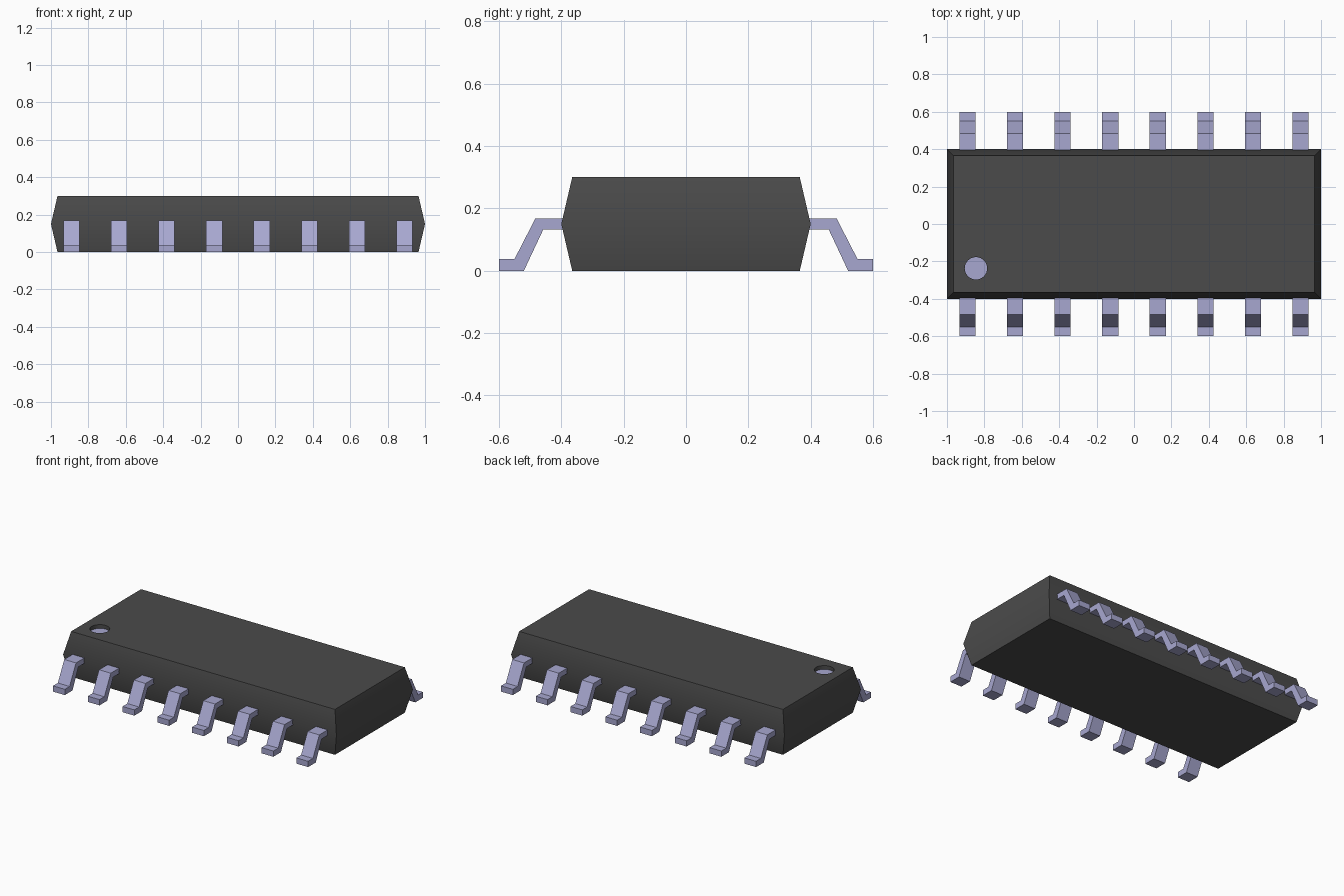
import bpy
import bmesh
import math

old = bpy.data.objects.get("Cube")
if old:
    bpy.data.objects.remove(old, do_unlink=True)


def make_material(name, rgb):
    mat = bpy.data.materials.new(name)
    mat.use_nodes = True
    color = (*rgb, 1.0)
    mat.diffuse_color = color
    mat.node_tree.nodes["Principled BSDF"].inputs["Base Color"].default_value = color
    return mat


black = make_material("black_plastic", (0.07, 0.07, 0.07))
metal = make_material("lavender_metal", (0.39, 0.39, 0.63))


def make_object(name, bm, *mats):
    bmesh.ops.recalc_face_normals(bm, faces=bm.faces)
    mesh = bpy.data.meshes.new(name)
    bm.to_mesh(mesh)
    bm.free()
    for mat in mats:
        mesh.materials.append(mat)
    obj = bpy.data.objects.new(name, mesh)
    bpy.context.collection.objects.link(obj)
    return obj


def activate(obj):
    bpy.ops.object.select_all(action="DESELECT")
    obj.select_set(True)
    bpy.context.view_layer.objects.active = obj


# Body: three stacked rectangles, widest at mid height
bm = bmesh.new()
rings = []
for hx, hy, z in ((0.965, 0.365, 0.0), (1.0, 0.4, 0.15), (0.965, 0.365, 0.3)):
    corners = ((-hx, -hy), (hx, -hy), (hx, hy), (-hx, hy))
    rings.append([bm.verts.new((x, y, z)) for x, y in corners])
for low, high in zip(rings, rings[1:]):
    for i in range(4):
        j = (i + 1) % 4
        bm.faces.new((low[i], low[j], high[j], high[i]))
bm.faces.new(rings[0])
bm.faces.new(rings[-1])
body = make_object("body", bm, black, metal)

# Round recess in the top marking the first pin
DEPTH = 0.025
bm = bmesh.new()
bmesh.ops.create_cone(bm, cap_ends=True, segments=32, radius1=0.06, radius2=0.06, depth=2 * DEPTH)
bmesh.ops.translate(bm, verts=bm.verts, vec=(-0.845, -0.237, 0.3))
cutter = make_object("recess_cutter", bm, black)
cutter.hide_render = True
cut = body.modifiers.new("recess", "BOOLEAN")
cut.operation = "DIFFERENCE"
cut.solver = "EXACT"
cut.object = cutter
activate(body)
bpy.ops.object.modifier_apply(modifier=cut.name)
bpy.data.objects.remove(cutter, do_unlink=True)

# Only the floor of the recess is metal coloured
for face in body.data.polygons:
    is_floor = face.normal.z > 0.9 and face.center.z < 0.29
    face.material_index = 1 if is_floor else 0
bpy.ops.object.shade_smooth_by_angle(angle=math.radians(30))

# Gull-wing pins: one side profile, extruded across x, on both long sides
PROFILE = ((0.39, 0.168), (0.483, 0.168), (0.55, 0.038), (0.6, 0.038),
           (0.6, 0.0), (0.52, 0.0), (0.458, 0.132), (0.39, 0.132))
WIDTH = 0.086
PITCH = 0.2543


def make_pin(name, x, side):
    bm = bmesh.new()
    face = bm.faces.new([bm.verts.new((x - WIDTH / 2, side * y, z)) for y, z in PROFILE])
    grown = bmesh.ops.extrude_face_region(bm, geom=[face])["geom"]
    moved = [v for v in grown if isinstance(v, bmesh.types.BMVert)]
    bmesh.ops.translate(bm, verts=moved, vec=(WIDTH, 0, 0))
    make_object(name, bm, metal)


for i in range(8):
    x = (i - 3.5) * PITCH
    make_pin(f"front_pin_{i + 1}", x, -1)
    make_pin(f"back_pin_{i + 1}", x, 1)
